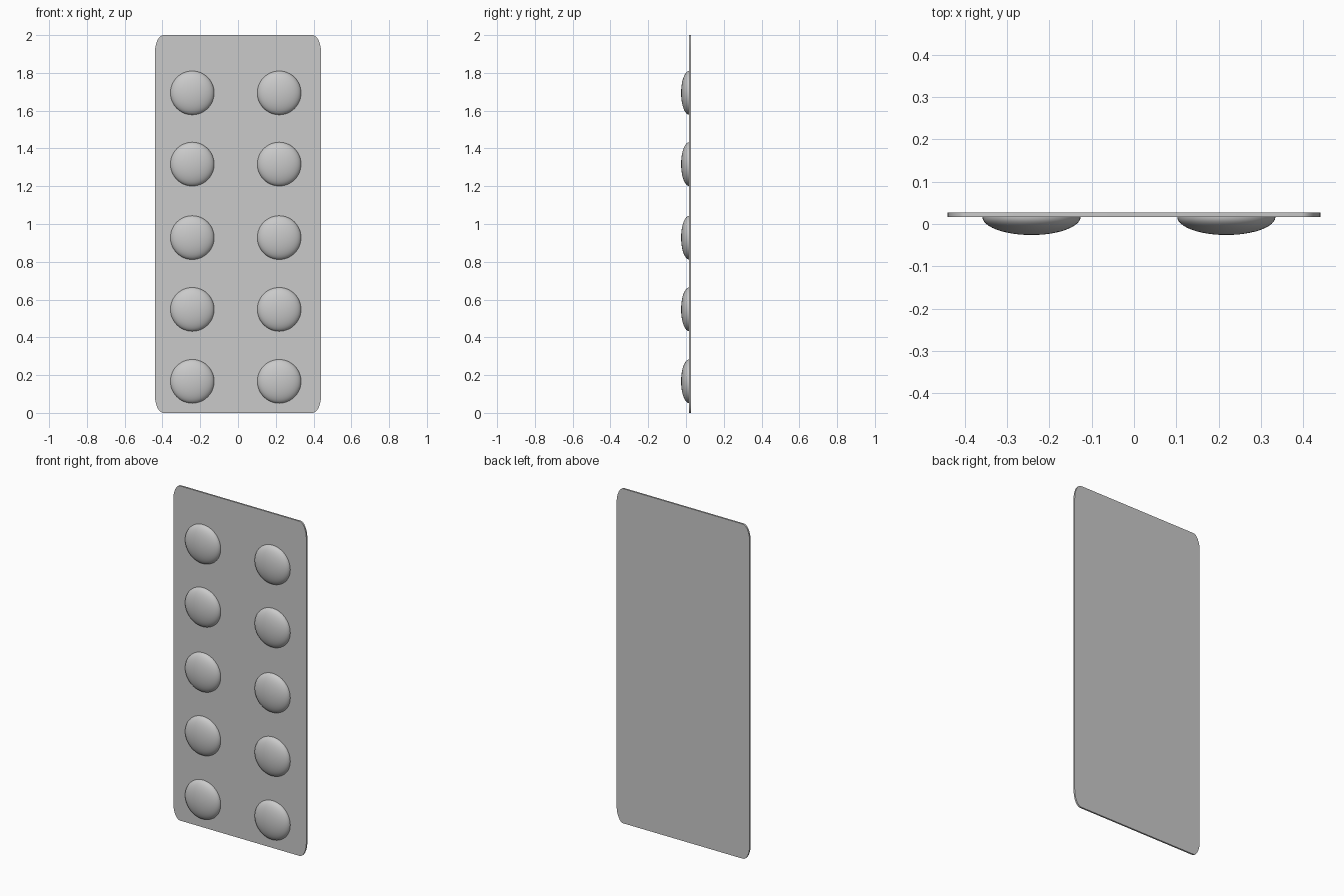
import bpy
import bmesh
import math

cube = bpy.data.objects.get("Cube")
if cube:
    bpy.data.objects.remove(cube, do_unlink=True)

# Single flat colour
grey = bpy.data.materials.new("soft_grey")
grey.use_nodes = True
colour = (0.59, 0.59, 0.59, 1)
grey.diffuse_color = colour
grey.node_tree.nodes["Principled BSDF"].inputs["Base Color"].default_value = colour

HALF_W, HEIGHT = 0.44, 2.0
FRONT, BACK = 0.017, 0.027
CORNER_X, CORNER_Z = 0.045, 0.095
RADIUS, DEPTH = 0.116, 0.043


def make_object(name, bm):
    bmesh.ops.recalc_face_normals(bm, faces=bm.faces)
    mesh = bpy.data.meshes.new(name)
    bm.to_mesh(mesh)
    bm.free()
    mesh.materials.append(grey)
    obj = bpy.data.objects.new(name, mesh)
    bpy.context.collection.objects.link(obj)
    bpy.ops.object.select_all(action="DESELECT")
    obj.select_set(True)
    bpy.context.view_layer.objects.active = obj
    bpy.ops.object.shade_smooth_by_angle(angle=math.radians(35))
    return obj


# Backing sheet: rounded outline, extruded to its thickness
bm = bmesh.new()
outline = []
steps = 8
for quarter, (sx, sz) in enumerate([(1, 1), (-1, 1), (-1, -1), (1, -1)]):
    cx = sx * (HALF_W - CORNER_X)
    cz = HEIGHT / 2 + sz * (HEIGHT / 2 - CORNER_Z)
    for i in range(steps + 1):
        a = math.pi / 2 * (quarter + i / steps)
        outline.append(bm.verts.new((cx + CORNER_X * math.cos(a), FRONT,
                                     cz + CORNER_Z * math.sin(a))))
face = bm.faces.new(outline)
extruded = bmesh.ops.extrude_face_region(bm, geom=[face], use_keep_orig=True)
for v in extruded["geom"]:
    if isinstance(v, bmesh.types.BMVert):
        v.co.y = BACK
make_object("backing_sheet", bm)


# Domed pocket: front half of a flattened sphere
def pocket(name, x, z):
    bm = bmesh.new()
    bmesh.ops.create_uvsphere(bm, u_segments=48, v_segments=24, radius=1)
    back = [v for v in bm.verts if v.co.z < -0.001]
    bmesh.ops.delete(bm, geom=back, context="VERTS")
    for v in bm.verts:
        px, py, pz = v.co
        v.co = (x + RADIUS * px, FRONT - DEPTH * pz, z + RADIUS * py)
    # short skirt sunk into the sheet, closed behind
    rim = [e for e in bm.edges if e.is_boundary]
    skirt = bmesh.ops.extrude_edge_only(bm, edges=rim)
    for v in skirt["geom"]:
        if isinstance(v, bmesh.types.BMVert):
            v.co.y = FRONT + 0.003
    bmesh.ops.holes_fill(bm, edges=[e for e in bm.edges if e.is_boundary])
    make_object(name, bm)


for side, x in (("right", -0.242), ("left", 0.218)):
    for row, z in enumerate((0.167, 0.548, 0.928, 1.317, 1.694), 1):
        pocket(f"{side}_pocket_{row}", x, z)
